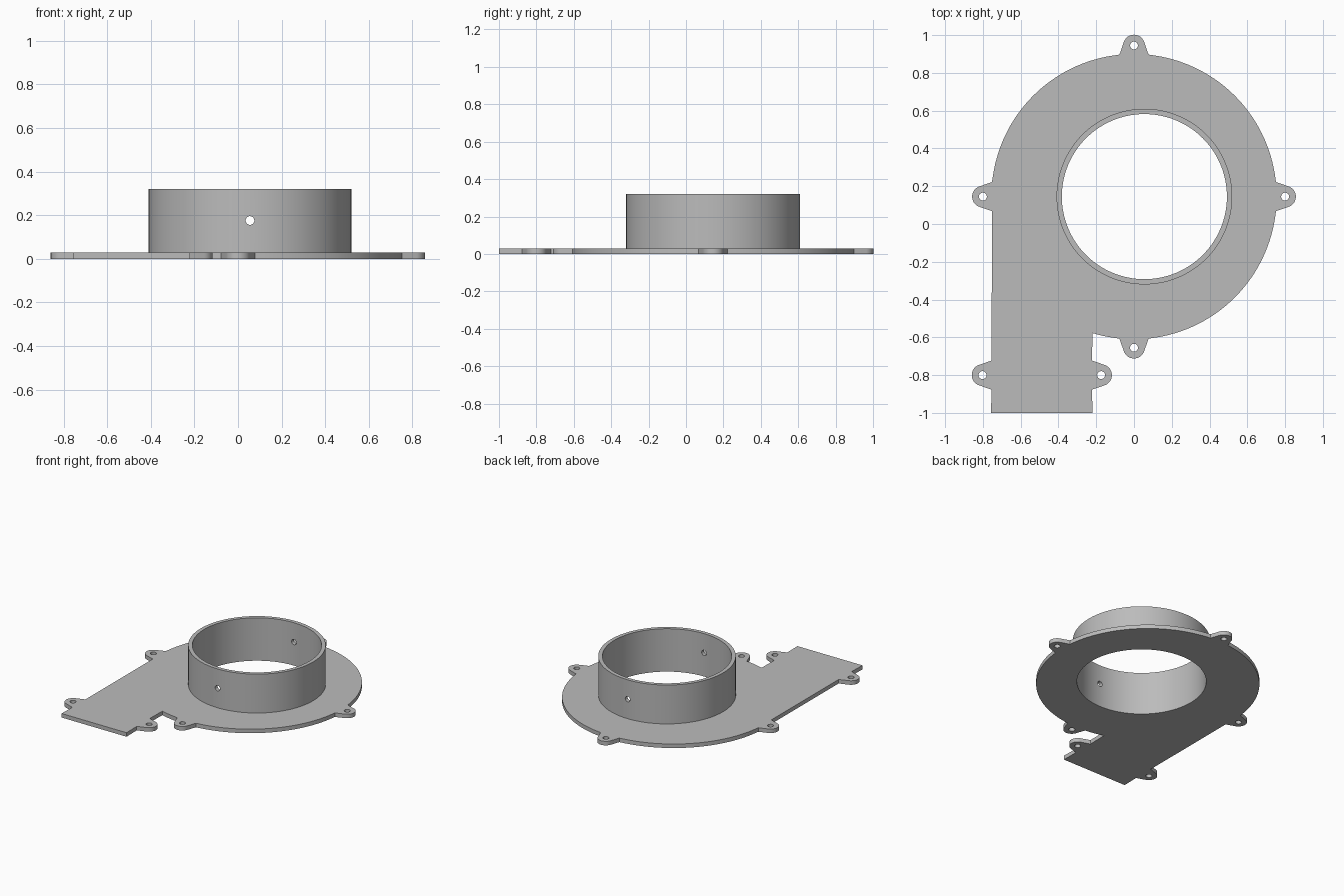
import bpy, bmesh
from math import sin, cos, asin, acos, atan2, hypot, radians, pi
from mathutils import Vector

if "Cube" in bpy.data.objects:
    bpy.data.objects.remove(bpy.data.objects["Cube"], do_unlink=True)

grey = bpy.data.materials.new("light grey plastic")
grey.use_nodes = True
grey.diffuse_color = (0.5, 0.5, 0.5, 1)
grey.node_tree.nodes["Principled BSDF"].inputs["Base Color"].default_value = (0.5, 0.5, 0.5, 1)

THICK, TOP = 0.03, 0.32
CY, R = 0.145, 0.755               # scroll disc
RING_X, R_OUT, R_IN = 0.055, 0.465, 0.437
TAB_R, TAB_HALF, HOLE_R = 0.057, 0.077, 0.021
LEFT, RIGHT, END = -0.757, -0.22, -1.0
TAB_ANGLE = asin(TAB_HALF / R)


def arc(cx, cy, r, a0, a1, n):
    return [(cx + r * cos(a0 + (a1 - a0) * i / n), cy + r * sin(a0 + (a1 - a0) * i / n))
            for i in range(n + 1)]


def circle(cx, cy, r, n):
    return arc(cx, cy, r, 0, 2 * pi, n)[:-1]


def tab(cx, cy, direction):
    """Flared ear: flat sides tangent to a round tip."""
    back = -0.048
    half = atan2(TAB_HALF, back) - acos(TAB_R / hypot(back, TAB_HALF))
    local = [(back, -TAB_HALF)] + arc(0, 0, TAB_R, -half, half, 20) + [(back, TAB_HALF)]
    c, s = cos(direction), sin(direction)
    return [(cx + u * c - v * s, cy + u * s + v * c) for u, v in local]


def extrude_loops(name, loops, z0, z1):
    """Fill an outline with holes and give it thickness."""
    bm = bmesh.new()
    edges = []
    for loop in loops:
        vs = [bm.verts.new((x, y, z0)) for x, y in loop]
        edges += [bm.edges.new((a, b)) for a, b in zip(vs, vs[1:] + vs[:1])]
    bmesh.ops.triangle_fill(bm, use_beauty=True, edges=edges, normal=Vector((0, 0, 1)))
    out = bmesh.ops.extrude_face_region(bm, geom=bm.faces[:])["geom"]
    bmesh.ops.translate(bm, vec=(0, 0, z1 - z0),
                        verts=[g for g in out if isinstance(g, bmesh.types.BMVert)])
    bmesh.ops.recalc_face_normals(bm, faces=bm.faces[:])
    mesh = bpy.data.meshes.new(name)
    bm.to_mesh(mesh)
    bm.free()
    mesh.materials.append(grey)
    obj = bpy.data.objects.new(name, mesh)
    bpy.context.collection.objects.link(obj)
    return obj


def smooth(obj):
    bpy.ops.object.select_all(action="DESELECT")
    obj.select_set(True)
    bpy.context.view_layer.objects.active = obj
    bpy.ops.object.shade_smooth_by_angle(angle=radians(30))


# Scroll plate outline, walked counterclockwise from the outlet end
outlet_tabs = [(RIGHT + 0.046, -0.8, 0), (-0.802, -0.8, pi)]
outline = [(LEFT, END), (RIGHT, END)] + tab(*outlet_tabs[0])
start = -pi / 2 + asin(RIGHT / R)
holes = [(x, y) for x, y, d in outlet_tabs]
for k in range(4):
    direction = -pi / 2 + k * pi / 2
    cx, cy = 0.8 * cos(direction), CY + 0.8 * sin(direction)
    outline += arc(0, CY, R, start, direction - TAB_ANGLE, 8 if k == 0 else 32)[:-1]
    outline += tab(cx, cy, direction)
    holes.append((cx, cy))
    start = direction + TAB_ANGLE + 0.02
outline += tab(*outlet_tabs[1])

plate = extrude_loops("scroll_plate",
                      [outline, circle(RING_X, CY, R_IN, 128)]
                      + [circle(x, y, HOLE_R, 24) for x, y in holes], 0, THICK)
smooth(plate)

# Inlet collar
collar = extrude_loops("inlet_collar", [circle(RING_X, CY, R_OUT, 128),
                                        circle(RING_X, CY, R_IN, 128)], THICK, TOP)

# Screw holes through the front and back of the collar
bpy.ops.mesh.primitive_cylinder_add(vertices=24, radius=0.02, depth=1.2,
                                    location=(RING_X, CY, 0.176), rotation=(pi / 2, 0, 0))
cutter = bpy.context.object
cutter.name = "screw_hole_cutter"
cutter.data.materials.append(grey)
cutter.hide_render = True
cutter.hide_set(True)
cut = collar.modifiers.new("screw holes", "BOOLEAN")
cut.object = cutter
cut.operation = "DIFFERENCE"
cut.solver = "EXACT"
bpy.context.view_layer.objects.active = collar
bpy.ops.object.modifier_apply(modifier=cut.name)
bpy.data.objects.remove(cutter, do_unlink=True)
smooth(collar)
